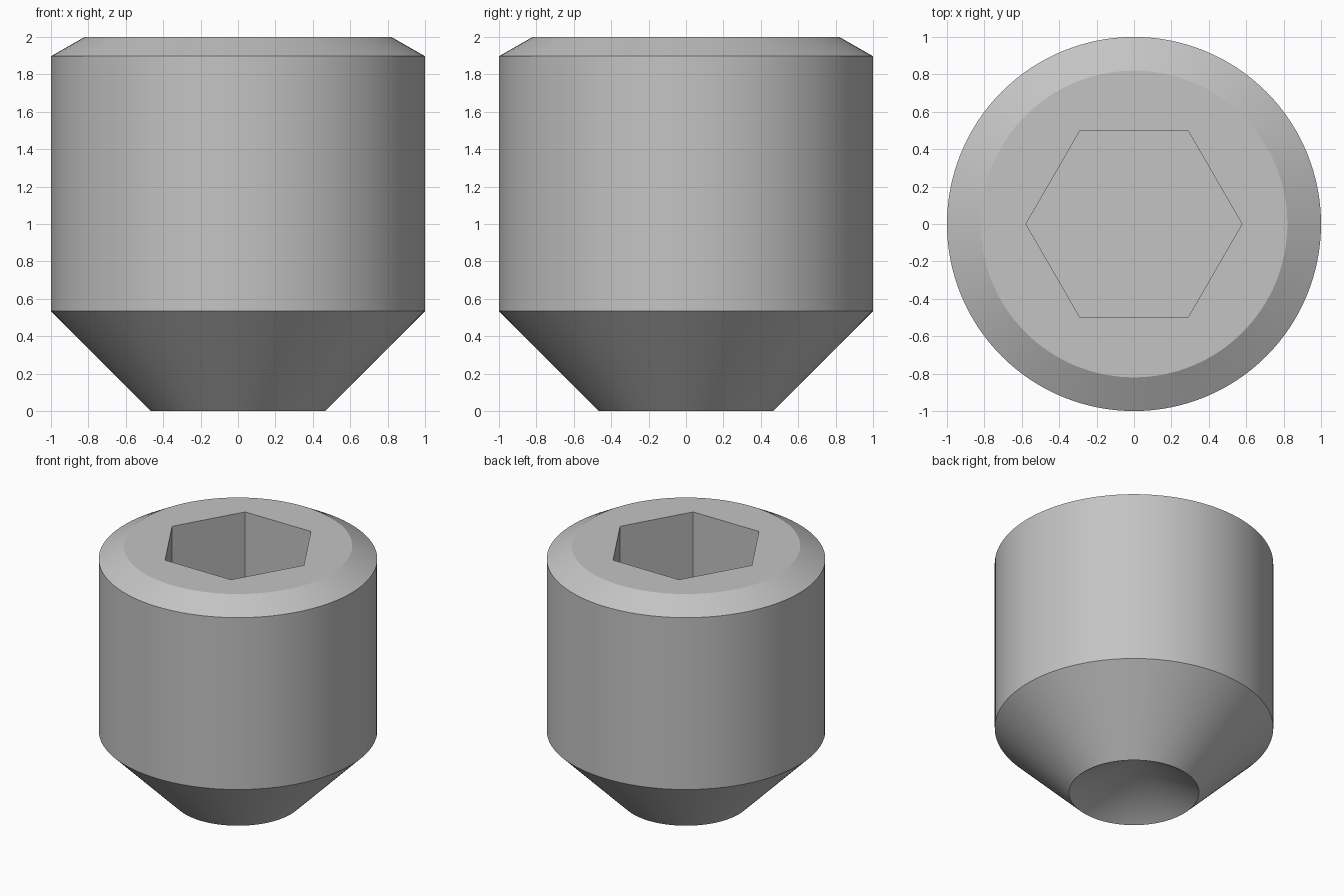
import bpy
import bmesh
import math

cube = bpy.data.objects.get("Cube")
if cube:
    bpy.data.objects.remove(cube, do_unlink=True)

SEGMENTS = 128
HEX_RADIUS = 0.5 / math.cos(math.pi / 6)
SOCKET_FLOOR = 1.33

steel = bpy.data.materials.new("grey steel")
steel.use_nodes = True
colour = (0.55, 0.55, 0.55, 1)
steel.diffuse_color = colour
steel.node_tree.nodes["Principled BSDF"].inputs["Base Color"].default_value = colour

bm = bmesh.new()


def ring(radius, z, count=SEGMENTS):
    """Closed polygon of vertices around the z axis."""
    step = math.tau / count
    return [bm.verts.new((radius * math.cos(i * step), radius * math.sin(i * step), z))
            for i in range(count)]


def bridge(a, b):
    """Quads between two rings of equal count."""
    n = len(a)
    for i in range(n):
        j = (i + 1) % n
        bm.faces.new((a[i], a[j], b[j], b[i]))


def loop_edges(loop):
    return [bm.edges.get((v, loop[(i + 1) % len(loop)])) for i, v in enumerate(loop)]


# Turned body: cup rim, point cone, straight shank, top chamfer
profile = [(0.467, 0), (1, 0.535), (1, 1.897), (0.82, 2)]
rings = [ring(r, z) for r, z in profile]
for lower, upper in zip(rings, rings[1:]):
    bridge(lower, upper)

# Conical cup in the point
apex = bm.verts.new((0, 0, 0.267))
rim = rings[0]
for i, v in enumerate(rim):
    bm.faces.new((v, apex, rim[(i + 1) % SEGMENTS]))

# Hexagonal socket with a flat floor
hex_top = ring(HEX_RADIUS, 2, 6)
hex_floor = ring(HEX_RADIUS, SOCKET_FLOOR, 6)
bridge(hex_top, hex_floor)
bm.faces.new(hex_floor)

# Flat top face around the socket
bmesh.ops.triangle_fill(bm, use_beauty=True, use_dissolve=False,
                        edges=loop_edges(rings[-1]) + loop_edges(hex_top))
bmesh.ops.recalc_face_normals(bm, faces=bm.faces[:])

mesh = bpy.data.meshes.new("set_screw")
bm.to_mesh(mesh)
bm.free()
mesh.materials.append(steel)
screw = bpy.data.objects.new("set_screw", mesh)
bpy.context.collection.objects.link(screw)

bpy.ops.object.select_all(action="DESELECT")
screw.select_set(True)
bpy.context.view_layer.objects.active = screw
bpy.ops.object.shade_smooth_by_angle(angle=math.radians(20))
